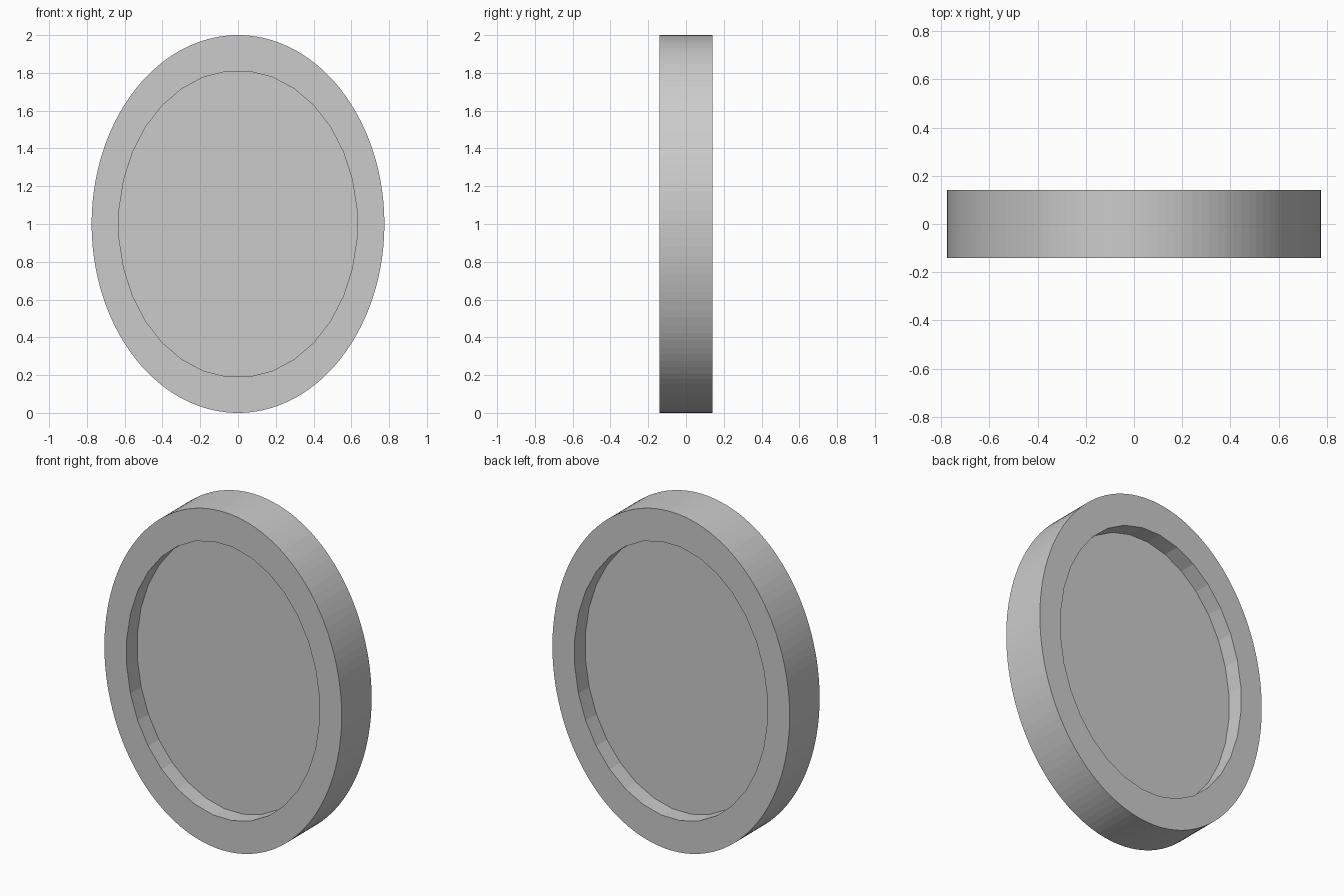
import bpy, bmesh
from math import sin, cos, pi
from mathutils import Vector

if "Cube" in bpy.data.objects:
    bpy.data.objects.remove(bpy.data.objects["Cube"])

CENTRE_Z = 1.0


def ellipse_plate(name, loops, half_depth):
    """Upright plate bounded by elliptical loops (half width, half height, sides)."""
    bm = bmesh.new()
    edges = []
    for a, b, n in loops:
        angles = [2 * pi * (i + 0.5) / n for i in range(n)]
        vs = [bm.verts.new((a * cos(t), -half_depth, CENTRE_Z + b * sin(t))) for t in angles]
        edges += [bm.edges.new((vs[i], vs[(i + 1) % n])) for i in range(n)]
    bmesh.ops.triangle_fill(bm, edges=edges, use_beauty=True, use_dissolve=False)
    ext = bmesh.ops.extrude_face_region(bm, geom=bm.faces[:], use_keep_orig=True)
    moved = [g for g in ext["geom"] if isinstance(g, bmesh.types.BMVert)]
    bmesh.ops.translate(bm, verts=moved, vec=Vector((0, 2 * half_depth, 0)))
    bmesh.ops.recalc_face_normals(bm, faces=bm.faces[:])
    mesh = bpy.data.meshes.new(name)
    bm.to_mesh(mesh)
    bm.free()
    obj = bpy.data.objects.new(name, mesh)
    bpy.context.collection.objects.link(obj)
    return obj


# Raised oval rim, open in the middle
ellipse_plate("rim", [(0.775, 1.0, 128), (0.632, 0.812, 32)], 0.14)

# Thin oval panel, recessed on both sides and seated slightly into the rim
ellipse_plate("panel", [(0.64, 0.82, 32)], 0.04)
